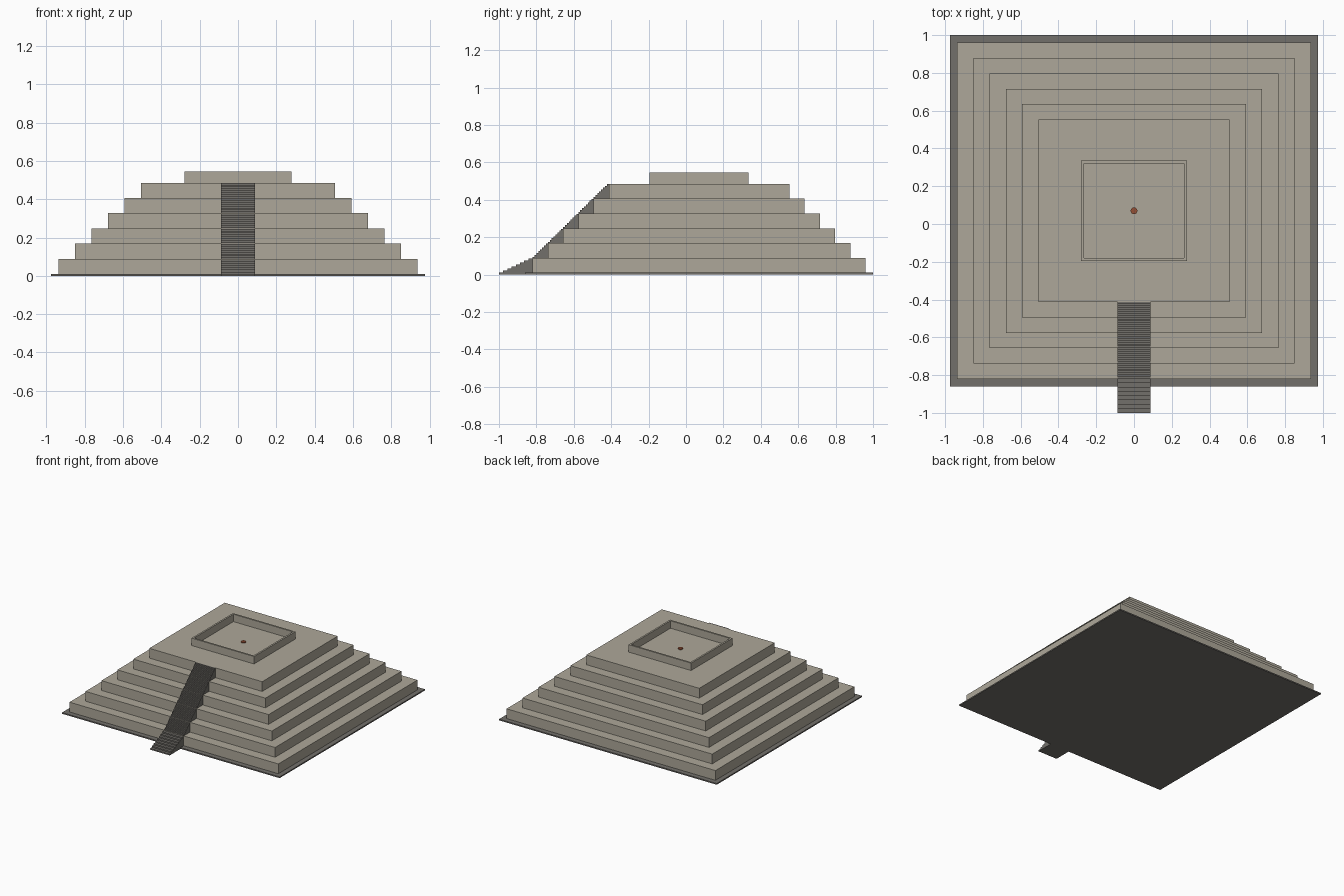
import bpy, bmesh

if "Cube" in bpy.data.objects:
    bpy.data.objects.remove(bpy.data.objects["Cube"])

CY = 0.07          # pyramid centre in y
BASE_H = 0.01
TOP = 0.485        # terrace level
N = 6
TIER_H = (TOP - BASE_H) / N


def material(name, rgb):
    m = bpy.data.materials.new(name)
    m.diffuse_color = (*rgb, 1)
    m.use_nodes = True
    m.node_tree.nodes["Principled BSDF"].inputs["Base Color"].default_value = m.diffuse_color
    return m


stone = material("stone", (0.42, 0.39, 0.32))
dark = material("dark_stone", (0.17, 0.16, 0.145))
rust = material("rust", (0.30, 0.08, 0.035))


def finish(name, bm, mat):
    bmesh.ops.recalc_face_normals(bm, faces=bm.faces)
    me = bpy.data.meshes.new(name)
    bm.to_mesh(me)
    bm.free()
    me.materials.append(mat)
    ob = bpy.data.objects.new(name, me)
    bpy.context.collection.objects.link(ob)
    return ob


def box(name, hx, hy, z0, z1, mat):
    bm = bmesh.new()
    bmesh.ops.create_cube(bm, size=1)
    for v in bm.verts:
        v.co = (v.co.x * 2 * hx, v.co.y * 2 * hy + CY, z1 if v.co.z > 0 else z0)
    return finish(name, bm, mat)


# Ground slab and stepped tiers
box("base_slab", 0.975, 0.93, 0, BASE_H, dark)
for i in range(N):
    z = BASE_H + i * TIER_H
    box(f"tier_{i + 1}", 0.936 - 0.086 * i, 0.89 - 0.0814 * i, z, z + TIER_H, stone)

# Open square parapet on the terrace
bm = bmesh.new()
rings = []
for inset, z in ((0, TOP), (0, 0.545), (0.014, 0.545), (0.014, TOP)):
    hx, hy = 0.28 - inset, 0.265 - inset
    rings.append([bm.verts.new((sx * hx, CY + sy * hy, z))
                  for sx, sy in ((-1, -1), (1, -1), (1, 1), (-1, 1))])
for a, b in zip(rings, rings[1:] + rings[:1]):
    for k in range(4):
        j = (k + 1) % 4
        bm.faces.new((a[k], a[j], b[j], b[k]))
finish("parapet", bm, stone)

# Staircase: shallow lower flight, then a steep flight to the terrace
profile = [(-1.0, 0.0)]
for y0, y1, z0, z1, steps in ((-1.0, -0.82, 0.0, 0.085, 8), (-0.82, -0.413, 0.085, TOP, 40)):
    for s in range(steps):
        z = z0 + (z1 - z0) * (s + 1) / steps
        profile += [(y0 + (y1 - y0) * s / steps, z), (y0 + (y1 - y0) * (s + 1) / steps, z)]
profile += [(-0.40, TOP - 0.002), (-0.40, 0.41), (-0.815, 0.0)]
bm = bmesh.new()
face = bm.faces.new([bm.verts.new((-0.0875, y, z)) for y, z in profile])
ext = bmesh.ops.extrude_face_region(bm, geom=[face])
bmesh.ops.translate(bm, vec=(0.175, 0, 0),
                    verts=[g for g in ext["geom"] if isinstance(g, bmesh.types.BMVert)])
finish("staircase", bm, dark)

# Small round marker in the middle of the terrace
bm = bmesh.new()
bmesh.ops.create_cone(bm, cap_ends=True, segments=16, radius1=0.018, radius2=0.018, depth=0.008)
bmesh.ops.translate(bm, vec=(0, CY, TOP + 0.004), verts=bm.verts)
finish("centre_marker", bm, rust)
